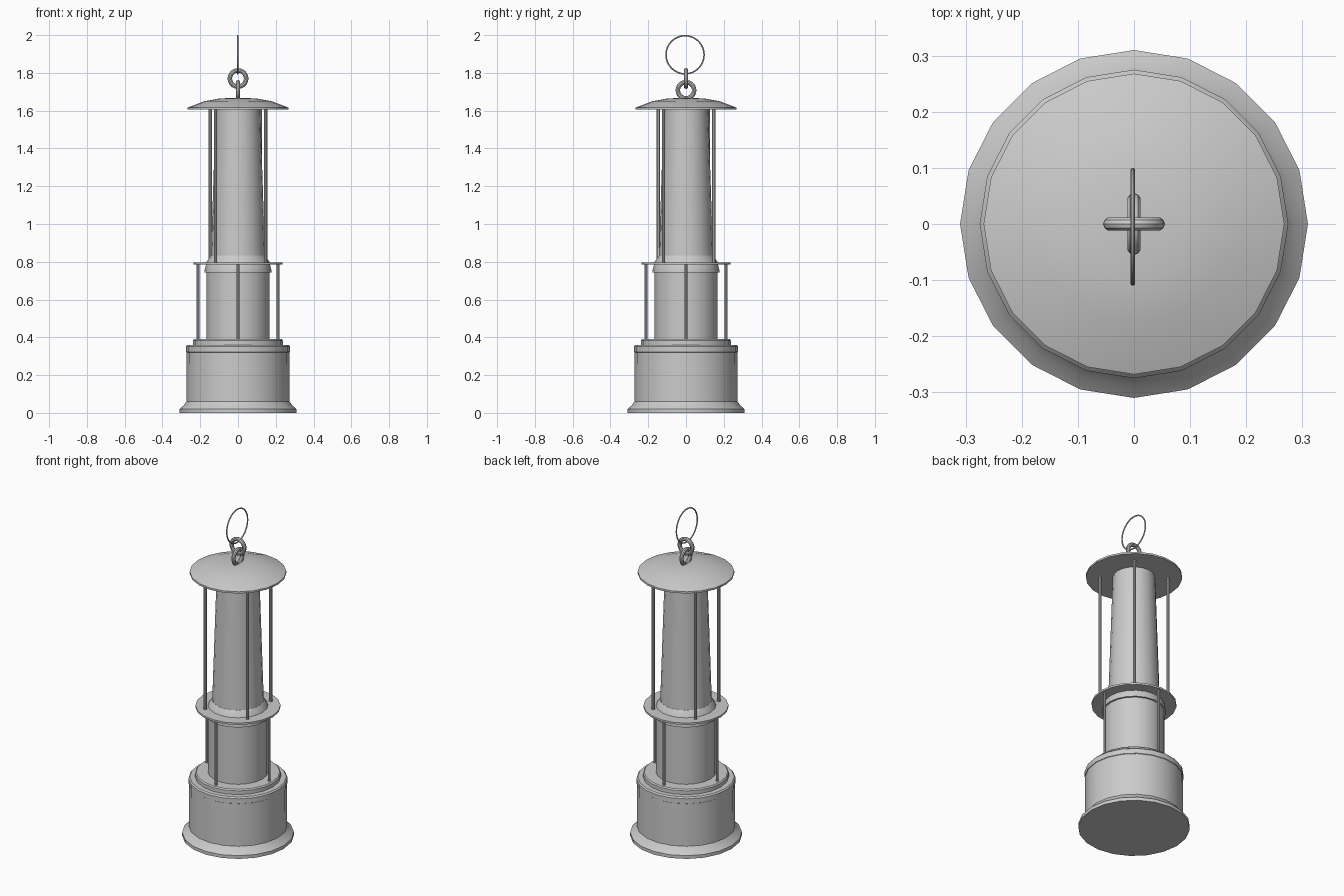
import bpy
from math import sin, cos, pi, radians

if "Cube" in bpy.data.objects:
    bpy.data.objects.remove(bpy.data.objects["Cube"])

SIDES = 20


def finish(obj):
    bpy.ops.object.select_all(action='DESELECT')
    obj.select_set(True)
    bpy.context.view_layer.objects.active = obj
    bpy.ops.object.shade_smooth_by_angle(angle=radians(30))


def lathe(name, profile):
    """Revolve (radius, z) points round z; both ends are capped flat."""
    n = SIDES
    verts = [(r * cos(2 * pi * i / n), r * sin(2 * pi * i / n), z)
             for r, z in profile for i in range(n)]
    faces = [(k * n + i, k * n + (i + 1) % n, (k + 1) * n + (i + 1) % n, (k + 1) * n + i)
             for k in range(len(profile) - 1) for i in range(n)]
    last = (len(profile) - 1) * n
    faces += [tuple(reversed(range(n))), tuple(range(last, last + n))]
    mesh = bpy.data.meshes.new(name)
    mesh.from_pydata(verts, [], faces)
    obj = bpy.data.objects.new(name, mesh)
    bpy.context.collection.objects.link(obj)
    finish(obj)


def rods(name, radius, thickness, z0, z1, start):
    """Four upright rods spaced evenly round the axis."""
    for k in range(4):
        a = radians(start + 90 * k)
        bpy.ops.mesh.primitive_cylinder_add(
            vertices=10, radius=thickness, depth=z1 - z0,
            location=(radius * cos(a), radius * sin(a), (z0 + z1) / 2))
        bpy.context.object.name = f"{name}_{k + 1}"
        finish(bpy.context.object)


def ring(name, major, minor, location, rotation):
    bpy.ops.mesh.primitive_torus_add(
        major_radius=major, minor_radius=minor, major_segments=32,
        minor_segments=10, location=location, rotation=rotation)
    bpy.context.object.name = name
    finish(bpy.context.object)


# Fuel tank with flared foot and stepped lid
lathe("fuel_tank", [(0.31, 0), (0.31, 0.02), (0.287, 0.04), (0.273, 0.06), (0.272, 0.32),
                    (0.275, 0.322), (0.275, 0.352), (0.268, 0.36), (0.238, 0.36),
                    (0.238, 0.383), (0.232, 0.39)])

# Glass cylinder, guard plate and collar
lathe("glass", [(0.167, 0.385), (0.167, 0.79)])
lathe("guard_plate", [(0.236, 0.786), (0.236, 0.797)])
lathe("collar", [(0.178, 0.743), (0.178, 0.75), (0.166, 0.80), (0.144, 0.832)])

# Tapered chimney and shallow domed hood
lathe("chimney", [(0.144, 0.80), (0.118, 1.61)])
lathe("hood", [(0.268, 1.605), (0.268, 1.616), (0.178, 1.65), (0.10, 1.664), (0.03, 1.668)])

# Guard rods
rods("lower_rod", 0.212, 0.008, 0.38, 0.79, 0)
rods("upper_rod", 0.189, 0.009, 0.79, 1.61, 51)

# Chain links and hanging loop
side_on = (0, pi / 2, 0)
ring("lower_link", 0.043, 0.012, (0, 0, 1.708), side_on)
ring("upper_link", 0.043, 0.012, (0, 0, 1.77), (pi / 2, 0, 0))
ring("hanging_loop", 0.101, 0.004, (-0.002, -0.005, 1.896), side_on)
